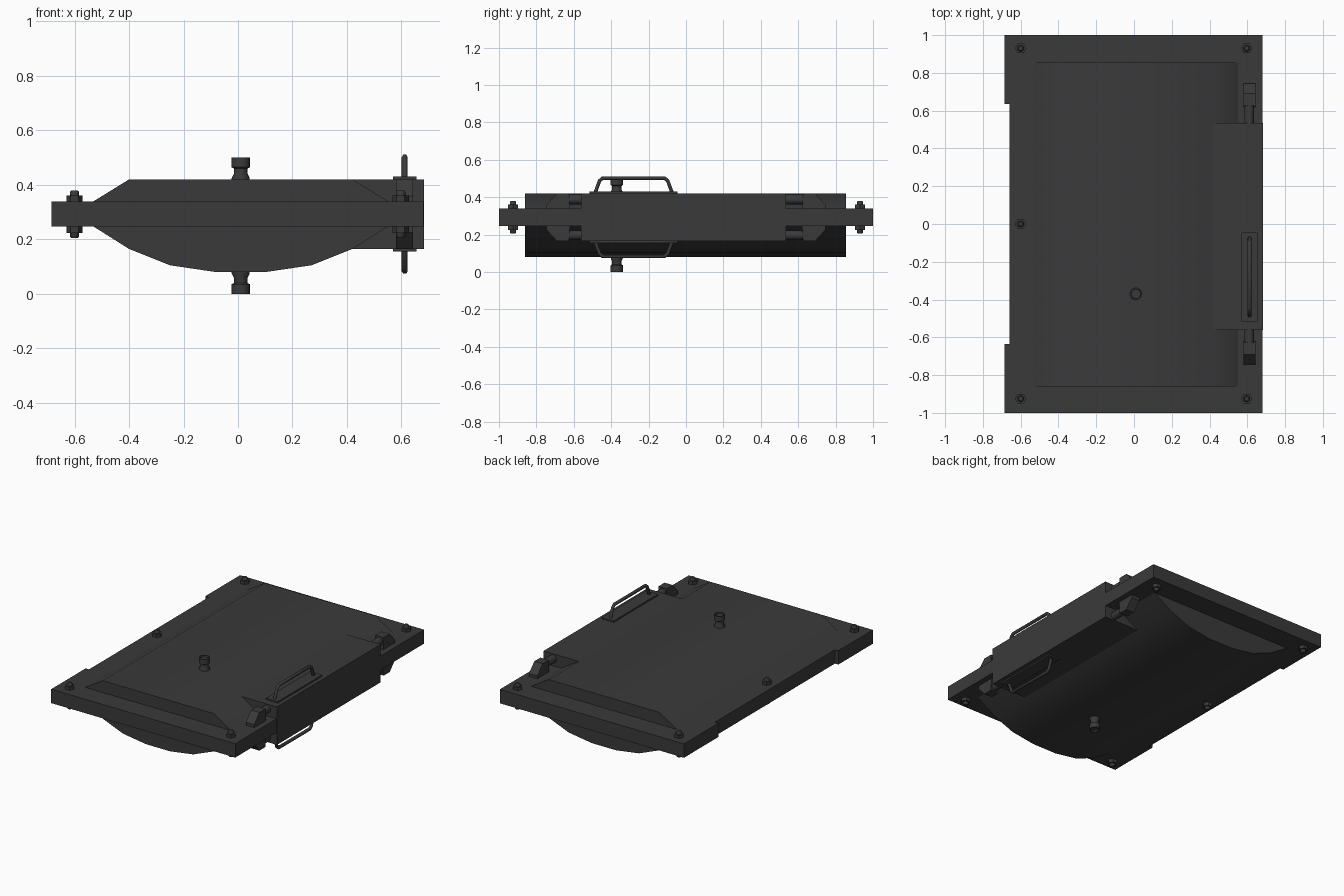
import bpy, bmesh, math
from mathutils import Vector

if "Cube" in bpy.data.objects:
    bpy.data.objects.remove(bpy.data.objects["Cube"])

MID = 0.2925  # mirror height between the two door faces
mat = bpy.data.materials.new("dark_steel")
mat.diffuse_color = (0.042, 0.042, 0.042, 1)
mat.use_nodes = True
mat.node_tree.nodes["Principled BSDF"].inputs["Base Color"].default_value = mat.diffuse_color


def finish(name, bm, smooth=None):
    bmesh.ops.recalc_face_normals(bm, faces=bm.faces)
    me = bpy.data.meshes.new(name)
    bm.to_mesh(me)
    bm.free()
    ob = bpy.data.objects.new(name, me)
    bpy.context.collection.objects.link(ob)
    me.materials.append(mat)
    if smooth:
        bpy.ops.object.select_all(action='DESELECT')
        bpy.context.view_layer.objects.active = ob
        ob.select_set(True)
        bpy.ops.object.shade_smooth_by_angle(angle=math.radians(smooth))
    return ob


def prism(name, pts, direction, smooth=None):
    bm = bmesh.new()
    f = bm.faces.new([bm.verts.new(p) for p in pts])
    ext = bmesh.ops.extrude_face_region(bm, geom=[f], use_keep_orig=True)
    vs = [g for g in ext['geom'] if isinstance(g, bmesh.types.BMVert)]
    bmesh.ops.translate(bm, verts=vs, vec=Vector(direction))
    return finish(name, bm, smooth)


def box(name, x0, x1, y0, y1, z0, z1):
    z0, z1 = min(z0, z1), max(z0, z1)
    return prism(name, [(x0, y0, z0), (x1, y0, z0), (x1, y1, z0), (x0, y1, z0)], (0, 0, z1 - z0))


def lathe(name, x, y, profile, n, smooth=None):
    # stacked rings (radius, z) closed at both ends
    bm = bmesh.new()
    rings = [[bm.verts.new((x + r * math.cos(2 * math.pi * i / n),
                            y + r * math.sin(2 * math.pi * i / n), z)) for i in range(n)]
             for r, z in profile]
    for a, b in zip(rings, rings[1:]):
        for i in range(n):
            bm.faces.new((a[i], a[(i + 1) % n], b[(i + 1) % n], b[i]))
    bm.faces.new(rings[0])
    bm.faces.new(rings[-1])
    return finish(name, bm, smooth)


def rod(name, x, z, y0, y1, r):
    pts = [(x + r * math.cos(a), y0, z + r * math.sin(a))
           for a in (2 * math.pi * i / 12 for i in range(12))]
    return prism(name, pts, (0, y1 - y0, 0), 40)


def bar(name, pts, r):
    # bent round bar in the yz plane
    cu = bpy.data.curves.new(name, 'CURVE')
    cu.dimensions = '3D'
    cu.bevel_depth, cu.bevel_resolution, cu.use_fill_caps = r, 1, True
    s = cu.splines.new('POLY')
    s.points.add(len(pts) - 1)
    for p, co in zip(s.points, pts):
        p.co = (*co, 1)
    cu.materials.append(mat)
    bpy.context.collection.objects.link(bpy.data.objects.new(name, cu))


# flat door frame and hinge strips
box("door_frame", -0.66, 0.68, -1, 1, 0.247, 0.34)
for y0, y1 in ((0.635, 1), (-1, -0.635)):
    box("hinge_strip", -0.685, -0.66, y0, y1, 0.247, 0.34)

# bulging body: flat upper face, rounded lower face
body = [(-0.53, 0.34), (-0.4, 0.42), (0.42, 0.42), (0.55, 0.34), (0.55, 0.247), (0.42, 0.165),
        (0.27, 0.105), (0.1, 0.08), (-0.08, 0.08), (-0.25, 0.105), (-0.4, 0.165), (-0.53, 0.247)]
prism("bulged_body", [(x, -0.86, z) for x, z in body], (0, 1.715, 0), 35)

# lock housing
box("lock_block", 0.40, 0.682, -0.562, 0.535, 0.165, 0.4195)

for side in (1, -1):
    def Z(z):
        return MID + side * (z - MID)

    # sliding bolts and their wedge keepers at both ends of the lock block
    for end, edge in ((1, 0.52), (-1, 0.55)):
        rod("latch_rod", 0.61, Z(0.388), end * edge, end * 0.67, 0.026)
        keeper = [(0.62, 0.33), (0.625, 0.42), (0.69, 0.42), (0.745, 0.36), (0.745, 0.33)]
        prism("latch_keeper", [(0.58, end * y, Z(z)) for y, z in keeper], (0.062, 0, 0))

    # pull handle on a thin plate
    box("handle_plate", 0.568, 0.655, -0.515, -0.045, Z(0.415), Z(0.43))
    path = [(-0.487, 0.42), (-0.462, 0.488), (-0.445, 0.502), (-0.115, 0.502), (-0.098, 0.488), (-0.073, 0.42)]
    bar("pull_handle", [(0.612, y, Z(z)) for y, z in path], 0.011)

    # frame bolts: hex nut with round stud
    for x, y in ((-0.6, 0.93), (0.597, 0.93), (-0.6, -0.925), (0.597, -0.925), (-0.6, 0)):
        lathe("hex_nut", x, y, [(0.03, Z(0.335)), (0.03, Z(0.361))], 6)
        lathe("bolt_stud", x, y, [(0.017, Z(0.35)), (0.017, Z(0.374)), (0.012, Z(0.38))], 10, 40)

# peephole on each face
for base, d in ((0.42, 1), (0.08, -1)):
    prof = [(0.033, -0.01), (0.033, 0.005), (0.025, 0.022), (0.025, 0.04),
            (0.034, 0.045), (0.034, 0.08), (0.027, 0.08), (0.025, 0.07)]
    lathe("peephole", 0.01, -0.37, [(r, base + d * h) for r, h in prof], 16, 40)
